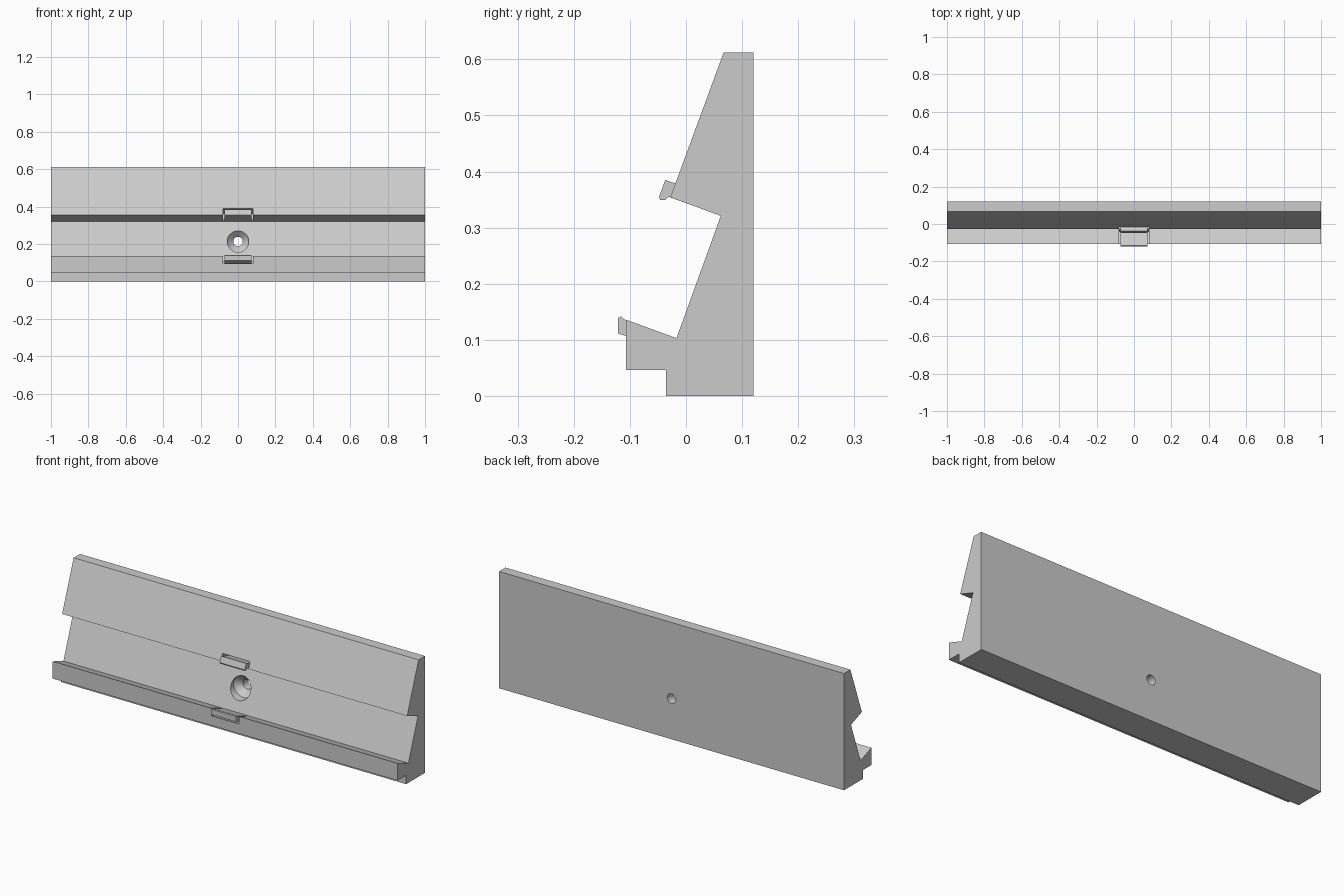
import bpy, bmesh, math
from mathutils import Vector

if "Cube" in bpy.data.objects:
    bpy.data.objects.remove(bpy.data.objects["Cube"], do_unlink=True)

grey = bpy.data.materials.new("light grey")
grey.use_nodes = True
colour = (0.6, 0.6, 0.6, 1)
grey.diffuse_color = colour
grey.node_tree.nodes["Principled BSDF"].inputs["Base Color"].default_value = colour


def finish(name, bm):
    bmesh.ops.recalc_face_normals(bm, faces=bm.faces)
    mesh = bpy.data.meshes.new(name)
    bm.to_mesh(mesh)
    bm.free()
    mesh.materials.append(grey)
    obj = bpy.data.objects.new(name, mesh)
    bpy.context.collection.objects.link(obj)
    return obj


def extrude(name, profile, half):
    """Extrude a (y, z) profile from -half to +half along x."""
    bm = bmesh.new()
    face = bm.faces.new([bm.verts.new((-half, y, z)) for y, z in profile])
    new = bmesh.ops.extrude_face_region(bm, geom=[face])["geom"]
    bmesh.ops.translate(bm, vec=(2 * half, 0, 0),
                        verts=[v for v in new if isinstance(v, bmesh.types.BMVert)])
    return finish(name, bm)


def lathe(name, profile, z, steps=48):
    """Revolve an (r, y) profile about a front-to-back axis at height z."""
    bm = bmesh.new()
    verts = [bm.verts.new((r, y, z)) for r, y in profile]
    edges = [bm.edges.new(pair) for pair in zip(verts, verts[1:])]
    bmesh.ops.spin(bm, geom=verts + edges, cent=(0, 0, z), axis=(0, 1, 0),
                   angle=math.tau, steps=steps)
    bmesh.ops.remove_doubles(bm, verts=bm.verts, dist=1e-5)
    return finish(name, bm)


def cut(target, cutter):
    cutter.hide_render = True
    mod = target.modifiers.new(cutter.name, "BOOLEAN")
    mod.operation, mod.solver, mod.object = "DIFFERENCE", "EXACT", cutter
    bpy.context.view_layer.objects.active = target
    bpy.ops.object.modifier_apply(modifier=mod.name)
    bpy.data.objects.remove(cutter, do_unlink=True)


# Long rail with two slanted ledges
upper_lip, lower_lip = (-0.028, 0.354), (-0.107, 0.136)
rail = extrude("rail", [
    (0.12, 0), (0.12, 0.612), (0.067, 0.612), upper_lip, (0.062, 0.321),
    (-0.017, 0.103), lower_lip, (-0.107, 0.046), (-0.036, 0.046), (-0.036, 0)], 1)

# Countersunk screw hole
cut(rail, lathe("screw_hole", [(0, -0.2), (0.057, -0.2), (0.057, 0.045),
                               (0.025, 0.075), (0.025, 0.2), (0, 0.2)], 0.213))

# Spring clips: each arm sits in a narrow pocket along its ledge
inward = Vector((0.939, -0.344))
normal = Vector((0.344, 0.939))
reach, thick, gap = 0.085, 0.027, 0.01


def along(lip, a, b):
    return tuple(Vector(lip) + inward * a + normal * b)


for lip, side in ((upper_lip, 1), (lower_lip, -1)):
    corners = [(-0.04, -0.01), (reach, -0.01), (reach, thick + gap), (-0.04, thick + gap)]
    cut(rail, extrude("pocket", [along(lip, a, side * b) for a, b in corners], 0.08))

extrude("upper_clip", [
    along(upper_lip, reach, 0), along(upper_lip, reach, thick), (-0.019, 0.379),
    (-0.037, 0.385), (-0.048, 0.355), (-0.046, 0.349), (-0.037, 0.349),
    (-0.031, 0.355)], 0.073)
extrude("lower_clip", [
    along(lower_lip, reach, 0), along(lower_lip, reach, -thick), (-0.107, 0.107),
    (-0.121, 0.111), (-0.121, 0.139), (-0.116, 0.142), (-0.111, 0.137)], 0.073)

# Smooth the round hole, keep every other edge crisp
bpy.ops.object.select_all(action="DESELECT")
rail.select_set(True)
bpy.context.view_layer.objects.active = rail
bpy.ops.object.shade_smooth_by_angle(angle=math.radians(15))
